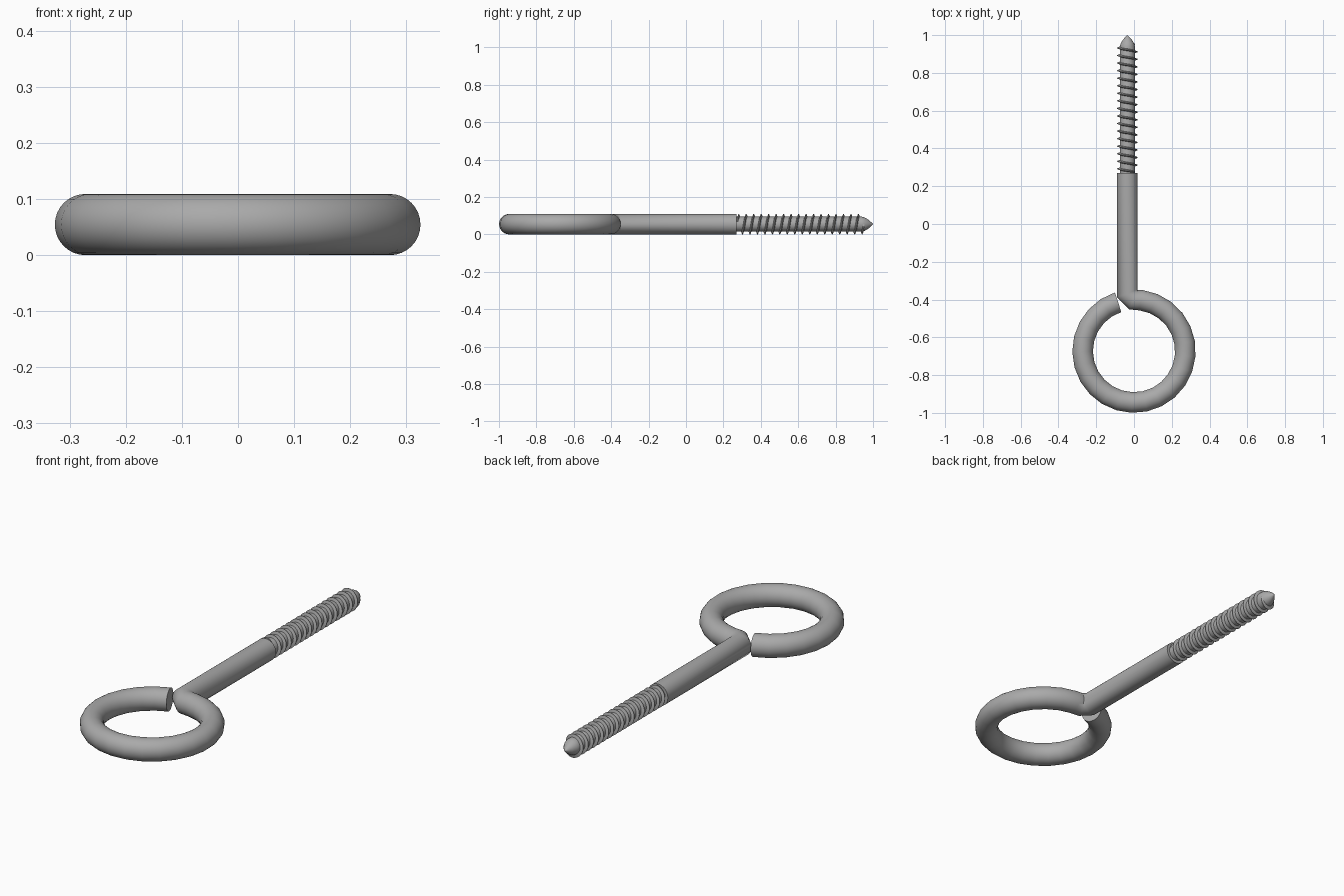
import bpy, bmesh, math
from mathutils import Vector

if "Cube" in bpy.data.objects:
    bpy.data.objects.remove(bpy.data.objects["Cube"])

R = 0.0545            # wire radius, also the height of the axis
X0 = -0.035           # shank axis
RING_Y, RING_R = -0.673, 0.272
TAU = 2 * math.pi

steel = bpy.data.materials.new("dark_steel")
steel.diffuse_color = (0.4, 0.4, 0.4, 1)
steel.use_nodes = True
steel.node_tree.nodes["Principled BSDF"].inputs["Base Color"].default_value = steel.diffuse_color


def skin(name, loops, angle):
    """Bridge equal closed loops of points into a capped, smooth solid."""
    bm = bmesh.new()
    rows = [[bm.verts.new(p) for p in loop] for loop in loops]
    n = len(rows[0])
    for a, b in zip(rows, rows[1:]):
        for i in range(n):
            j = (i + 1) % n
            bm.faces.new((a[i], a[j], b[j], b[i]))
    bm.faces.new(rows[0][::-1])
    bm.faces.new(rows[-1])
    bmesh.ops.recalc_face_normals(bm, faces=bm.faces[:])
    me = bpy.data.meshes.new(name)
    bm.to_mesh(me)
    bm.free()
    me.materials.append(steel)
    ob = bpy.data.objects.new(name, me)
    bpy.context.collection.objects.link(ob)
    bpy.ops.object.select_all(action='DESELECT')
    ob.select_set(True)
    bpy.context.view_layer.objects.active = ob
    bpy.ops.object.shade_smooth_by_angle(angle=math.radians(angle))
    return ob


def section(outer, inner, n=32):
    """Upright round section spanning two points in plan."""
    o, i = Vector((*outer, R)), Vector((*inner, R))
    mid, half = (o + i) / 2, (o - i) / 2
    return [mid + half * math.cos(TAU * k / n) + Vector((0, 0, R * math.sin(TAU * k / n)))
            for k in range(n)]


# Eye and plain shank: one bent wire with a mitred corner
wire = []
STEPS = 23
for k in range(STEPS + 1):
    a = math.radians(108 + (442 - 108) * k / STEPS)
    pt = lambda r: (r * math.cos(a), RING_Y + r * math.sin(a))
    wire.append(section(pt(RING_R + R), pt(RING_R - R)))
wire.append(section((X0 + R, -0.349), (-0.025, -0.452)))
wire.append(section((X0 + R, -0.347), (X0 - R, -0.388)))
wire.append(section((X0 + R, 0.27), (X0 - R, 0.27)))
skin("eye_and_shank", wire, 40)

# Screw core with pointed tip
core = [(0.26, 0.040), (0.94, 0.040), (0.955, 0.036), (0.975, 0.024), (0.99, 0.011), (1.0, 0.001)]
skin("screw_core", [[(X0 + r * math.cos(TAU * k / 32), y, R + r * math.sin(TAU * k / 32))
                     for k in range(32)] for y, r in core], 35)

# Thin helical thread, fading in and out at its ends
PITCH, TURNS, PER = 0.04, 17, 32
thread = []
for k in range(TURNS * PER + 1):
    a = TAU * k / PER
    y = 0.272 + PITCH * k / PER
    fade = min(1, k / 8, (TURNS * PER - k) / 8)
    crest = 0.038 + 0.016 * max(fade, 0.05)
    thread.append([(X0 + r * math.cos(a), y + d, R + r * math.sin(a))
                   for r, d in ((0.037, -0.007), (crest, -0.0015), (crest, 0.0015), (0.037, 0.007))])
skin("screw_thread", thread, 30)
